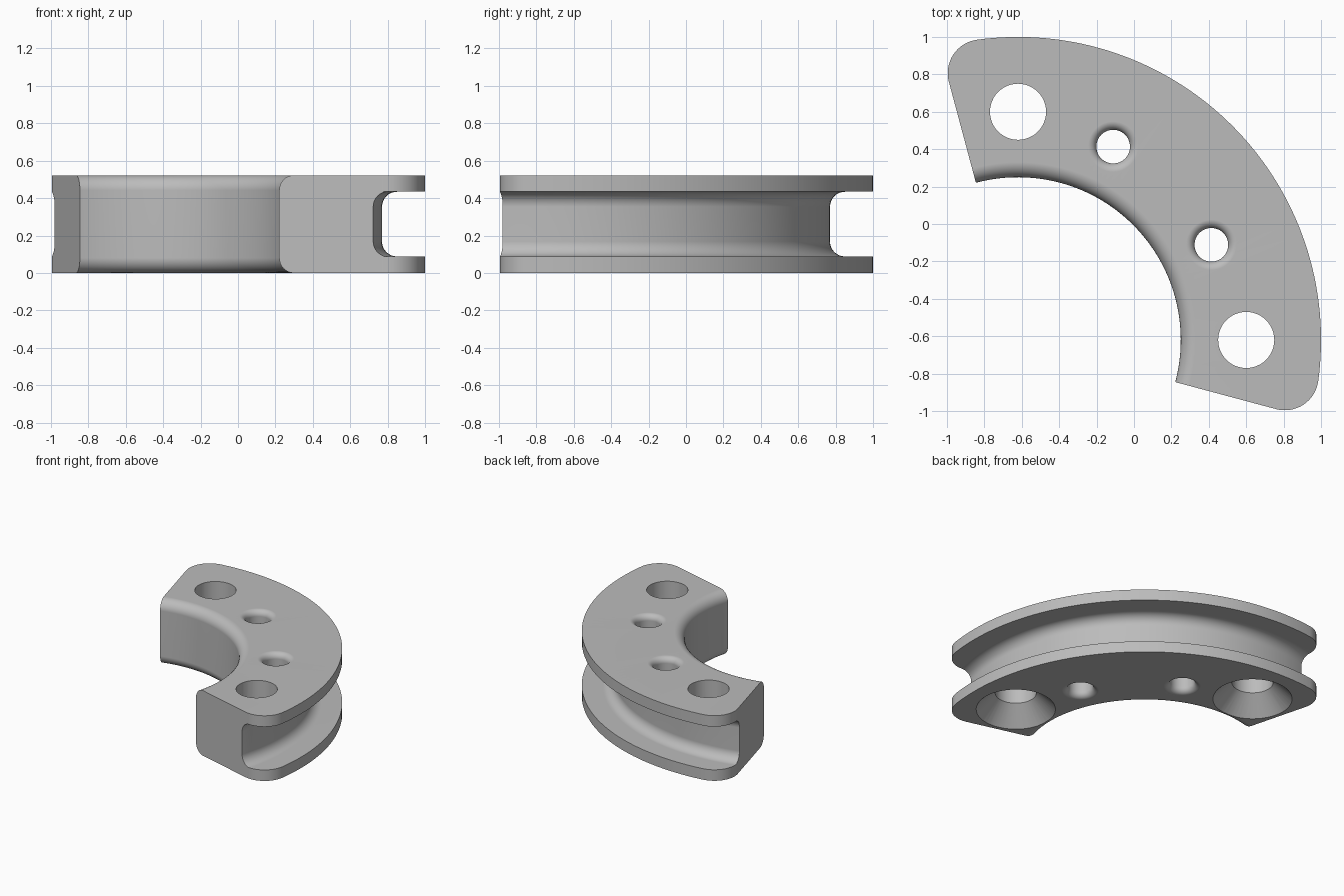
import bpy, bmesh
from math import sin, cos, radians, degrees, atan2, hypot, sqrt, pi

cube = bpy.data.objects.get("Cube")
if cube:
    bpy.data.objects.remove(cube)

CENTRE = -0.62                      # arc centre, same in x and y
R_IN, R_OUT, R_GROOVE = 0.87, 1.62, 1.39
HEIGHT, FLANGE = 0.522, 0.088
ROUND = 0.08                        # inner edge and groove fillets
CORNER = 0.18                       # plan corner fillets
START, END = -15.0, 105.0

metal = bpy.data.materials.new("plain grey")
metal.use_nodes = True
grey = (0.5, 0.5, 0.5, 1)
metal.diffuse_color = grey
metal.node_tree.nodes["Principled BSDF"].inputs["Base Color"].default_value = grey


def arc(cx, cy, r, a0, a1, n=8):
    steps = [radians(a0 + (a1 - a0) * i / n) for i in range(n + 1)]
    return [(cx + r * cos(a), cy + r * sin(a)) for a in steps]


def new_object(name, bm):
    bmesh.ops.remove_doubles(bm, verts=bm.verts, dist=1e-5)
    bmesh.ops.recalc_face_normals(bm, faces=bm.faces)
    mesh = bpy.data.meshes.new(name)
    bm.to_mesh(mesh)
    bm.free()
    mesh.materials.append(metal)
    ob = bpy.data.objects.new(name, mesh)
    bpy.context.collection.objects.link(ob)
    return ob


def bridge(bm, a, b):
    for i in range(len(a)):
        j = (i + 1) % len(a)
        bm.faces.new((a[i], a[j], b[j], b[i]))


# Cross-section: rounded inner edges, grooved outer rim
low, high = FLANGE, HEIGHT - FLANGE
section = arc(R_IN + ROUND, ROUND, ROUND, 180, 270)
section += [(R_OUT, 0), (R_OUT, low)]
section += arc(R_GROOVE + ROUND, low + ROUND, ROUND, 270, 180)
section += arc(R_GROOVE + ROUND, high - ROUND, ROUND, 180, 90)
section += [(R_OUT, high), (R_OUT, HEIGHT)]
section += arc(R_IN + ROUND, HEIGHT - ROUND, ROUND, 90, 180)

# Stations along the sweep: (angle, outer limit), with rounded plan corners
along = sqrt((R_OUT - CORNER) ** 2 - CORNER ** 2)
tangent = degrees(atan2(CORNER, along))
corner = [(degrees(atan2(v, u)), hypot(u, v))
          for u, v in arc(along, CORNER, CORNER, -90, tangent, 16)]
first, last = START + tangent, END - tangent
stations = [(START + a, r) for a, r in corner]
stations += [(first + (last - first) * i / 64, R_OUT) for i in range(1, 64)]
stations += [(END - a, r) for a, r in reversed(corner)]

# Body
bm = bmesh.new()
rings = []
for angle, limit in stations:
    c, s = cos(radians(angle)), sin(radians(angle))
    rings.append([bm.verts.new((CENTRE + min(r, limit) * c,
                                CENTRE + min(r, limit) * s, z))
                  for r, z in section])
for a, b in zip(rings, rings[1:]):
    bridge(bm, a, b)
bm.faces.new(rings[0])
bm.faces.new(rings[-1])
body = new_object("grooved_arc_body", bm)


# Holes
def lathe(bm, dist, angle, profile, n=48):
    x = CENTRE + dist * cos(radians(angle))
    y = CENTRE + dist * sin(radians(angle))
    loops = [[bm.verts.new((x + r * cos(2 * pi * i / n),
                            y + r * sin(2 * pi * i / n), z)) for i in range(n)]
             for r, z in profile]
    for a, b in zip(loops, loops[1:]):
        bridge(bm, a, b)
    bm.faces.new(loops[0])
    bm.faces.new(loops[-1])


BOLT, SINK, PIN, EASE = 0.15, 0.288, 0.09, 0.045
countersunk = [(SINK + 0.05, -0.05), (BOLT, SINK - BOLT), (BOLT, HEIGHT + 0.1)]
eased = [(PIN + EASE, -0.1)]
eased += arc(PIN + EASE, EASE, EASE, 270, 180, 6)
eased += arc(PIN + EASE, HEIGHT - EASE, EASE, 180, 90, 6)
eased += [(PIN + EASE, HEIGHT + 0.1)]

bm = bmesh.new()
for angle in (0, 90):
    lathe(bm, 1.22, angle, countersunk)
for angle in (26.2, 63.8):
    lathe(bm, 1.152, angle, eased)
cutter = new_object("hole_cutter", bm)
cutter.hide_render = True

cut = body.modifiers.new("holes", 'BOOLEAN')
cut.operation = 'DIFFERENCE'
cut.solver = 'EXACT'
cut.object = cutter
bpy.ops.object.select_all(action='DESELECT')
body.select_set(True)
bpy.context.view_layer.objects.active = body
bpy.ops.object.modifier_apply(modifier=cut.name)
bpy.data.objects.remove(cutter)

# Smooth curves, sharp rims
bpy.ops.object.shade_smooth_by_angle(angle=radians(30))
weighted = body.modifiers.new("flat_faces", 'WEIGHTED_NORMAL')
weighted.keep_sharp = True
